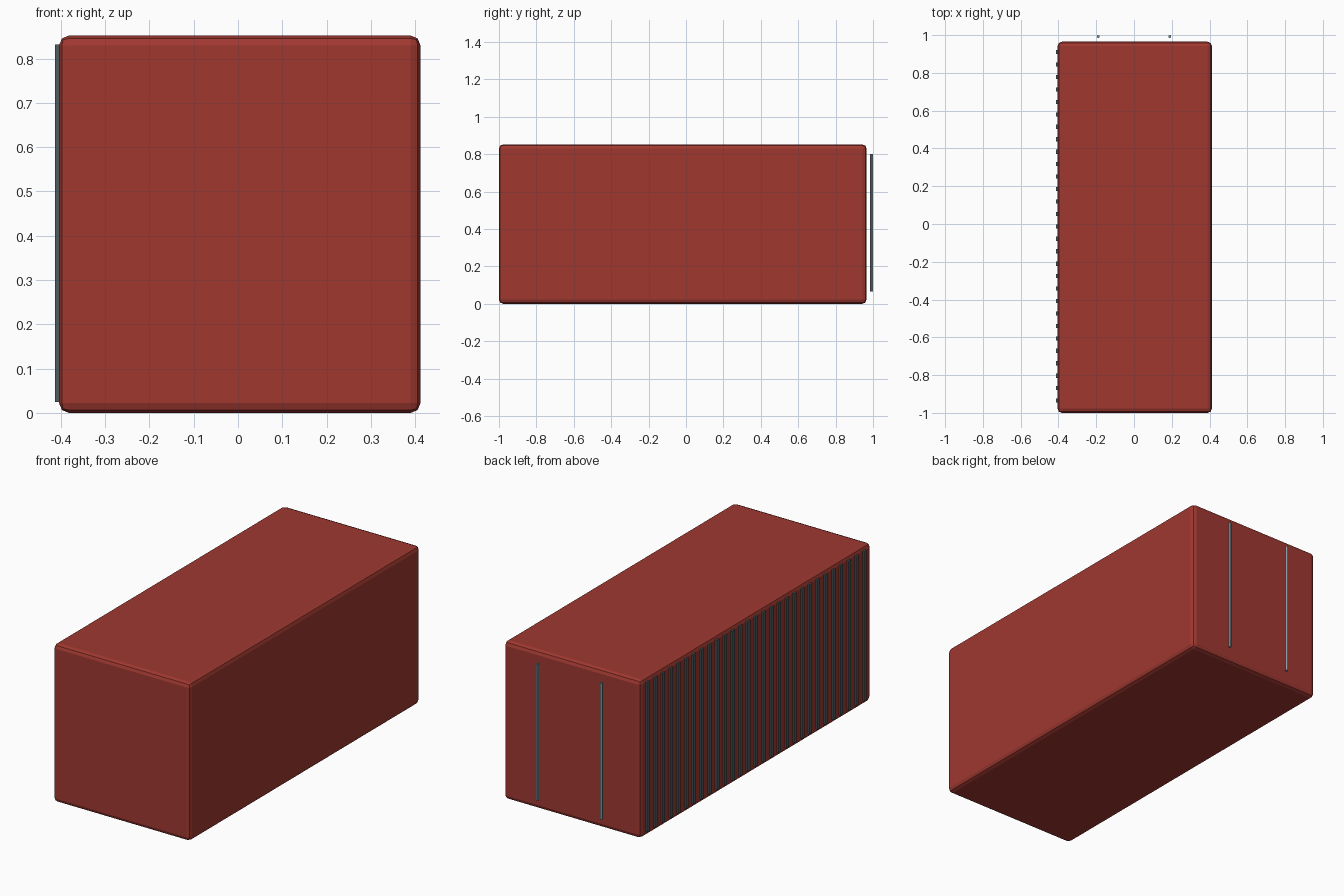
import bpy

cube = bpy.data.objects.get("Cube")
if cube:
    bpy.data.objects.remove(cube, do_unlink=True)


def make_material(name, colour):
    mat = bpy.data.materials.new(name)
    mat.use_nodes = True
    mat.diffuse_color = (*colour, 1)
    mat.node_tree.nodes["Principled BSDF"].inputs["Base Color"].default_value = (*colour, 1)
    return mat


red = make_material("oxide red", (0.35, 0.04, 0.03))
dark = make_material("dark steel", (0.08, 0.11, 0.12))
steel = make_material("light steel", (0.25, 0.33, 0.37))


def box(name, low, high, mat):
    centre = [(a + b) / 2 for a, b in zip(low, high)]
    size = [b - a for a, b in zip(low, high)]
    bpy.ops.mesh.primitive_cube_add(size=1, location=centre)
    obj = bpy.context.object
    obj.name = name
    obj.scale = size
    bpy.ops.object.transform_apply(location=False, rotation=False, scale=True)
    obj.data.materials.append(mat)
    return obj


# Container body with softened edges
body = box("container_body", (-0.404, -1, 0), (0.412, 0.965, 0.852), red)
bevel = body.modifiers.new("edge_rounding", "BEVEL")
bevel.width = 0.022
bevel.segments = 2

# Upright ribs along one long side
rib_count = 29
for i in range(rib_count):
    y = -0.935 + i * 1.845 / (rib_count - 1)
    box(f"side_rib_{i + 1}", (-0.413, y - 0.011, 0.025), (-0.395, y + 0.011, 0.832), dark)

# Locking rods standing off the back doors
for side, x in (("left", 0.19), ("right", -0.19)):
    bpy.ops.mesh.primitive_cylinder_add(vertices=12, radius=0.0075, depth=0.735,
                                        location=(x, 0.9925, 0.4325))
    rod = bpy.context.object
    rod.name = f"door_rod_{side}"
    rod.data.materials.append(steel)
    bpy.ops.object.shade_smooth_by_angle()
